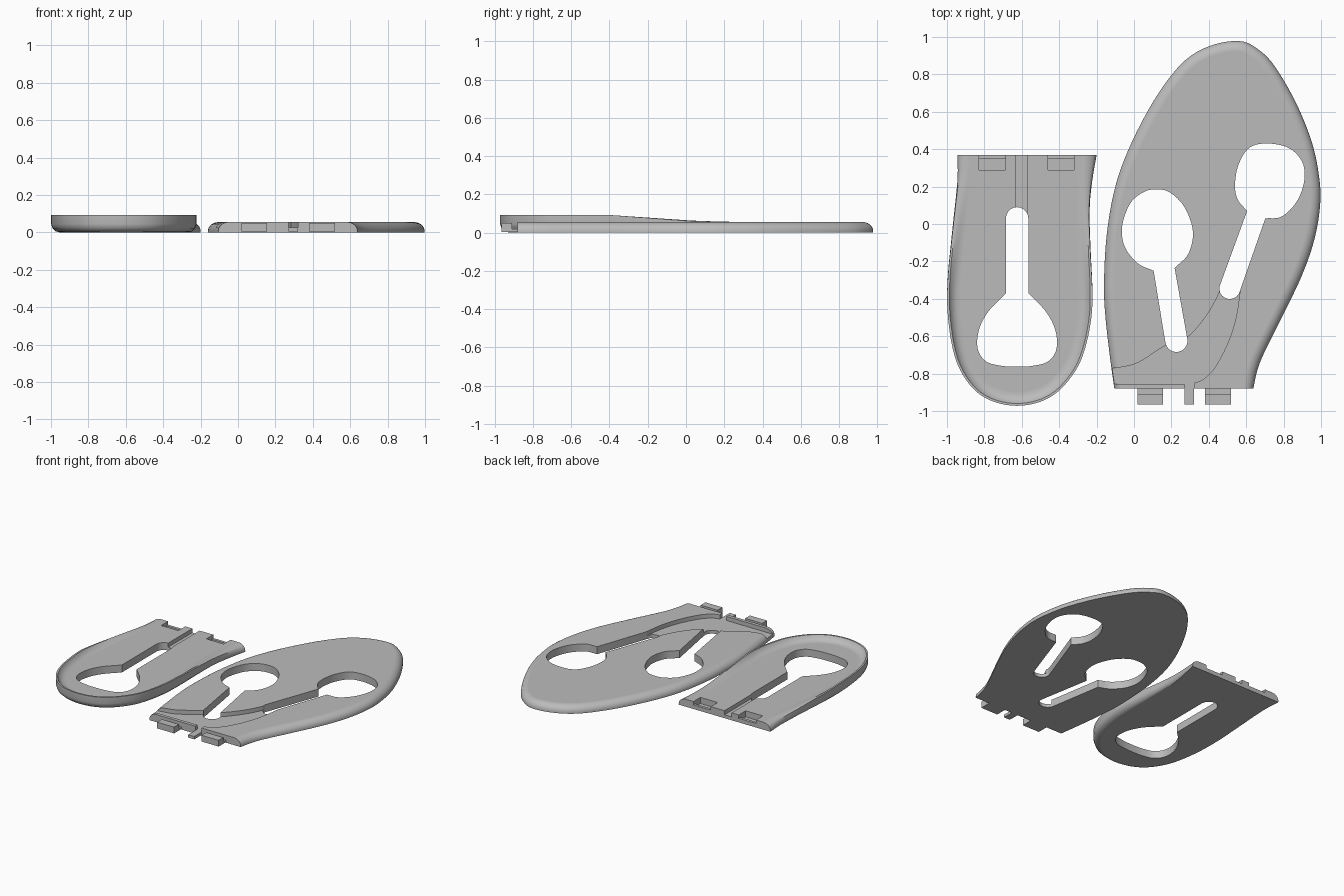
import bpy, bmesh, math
from mathutils import Vector

cube = bpy.data.objects.get("Cube")
if cube:
    bpy.data.objects.remove(cube, do_unlink=True)

grey = bpy.data.materials.new("plain grey")
grey.use_nodes = True
grey.diffuse_color = (0.5, 0.5, 0.5, 1)
grey.node_tree.nodes["Principled BSDF"].inputs["Base Color"].default_value = (0.5, 0.5, 0.5, 1)

TOP = 0.055


def spline(points, steps=6):
    """Open smooth curve through 2D points."""
    p = [Vector(q) for q in points]
    p = [2 * p[0] - p[1]] + p + [2 * p[-1] - p[-2]]
    out = []
    for i in range(1, len(p) - 2):
        a, b, c, d = p[i - 1:i + 3]
        for k in range(steps):
            t = k / steps
            out.append(0.5 * (2 * b + (c - a) * t + (2 * a - 5 * b + 4 * c - d) * t ** 2
                              + (3 * b - a - 3 * c + d) * t ** 3))
    return out + [p[-2]]


def half_round(a, b, steps=10):
    """Clockwise half circle from a to b."""
    a, b = Vector(a), Vector(b)
    mid, x, y = (a + b) / 2, (a - b) / 2, Vector((a.y - b.y, b.x - a.x)) / 2
    return [mid + x * math.cos(math.pi * k / steps) + y * math.sin(math.pi * k / steps)
            for k in range(steps + 1)]


def make_object(name, rings):
    """Closed solid lofted through rings of 3D points."""
    bm = bmesh.new()
    rows = [[bm.verts.new(v) for v in ring] for ring in rings]
    n = len(rows[0])
    for lo, hi in zip(rows, rows[1:]):
        for i in range(n):
            j = (i + 1) % n
            bm.faces.new((lo[i], lo[j], hi[j], hi[i]))
    bm.faces.new(rows[0])
    bm.faces.new(rows[-1])
    bmesh.ops.recalc_face_normals(bm, faces=bm.faces)
    mesh = bpy.data.meshes.new(name)
    bm.to_mesh(mesh)
    bm.free()
    mesh.materials.append(grey)
    ob = bpy.data.objects.new(name, mesh)
    bpy.context.collection.objects.link(ob)
    return ob


def prism(name, outline, z0, z1):
    return make_object(name, [[(p[0], p[1], z) for p in outline] for z in (z0, z1)])


def box(name, x0, x1, y0, y1, z0, z1):
    return prism(name, [(x0, y0), (x1, y0), (x1, y1), (x0, y1)], z0, z1)


def body(name, path, section):
    """Loft an outline open at its joint; section(y) gives (inset, z) pairs."""
    n = len(path)
    centre = sum(path, Vector((0, 0))) / n
    normals = []
    for i, p in enumerate(path):
        if i in (0, n - 1):
            normals.append(Vector((math.copysign(1, centre.x - p.x), 0)))
        else:
            d = (path[i + 1] - path[i - 1]).normalized()
            normals.append(Vector((d.y, -d.x)))   # paths run clockwise
    sections = [section(p.y) for p in path]
    rings = []
    for k in range(len(sections[0])):
        ring = []
        for p, nrm, s in zip(path, normals, sections):
            q = p + nrm * s[k][0]
            ring.append((q.x, q.y, s[k][1]))
        rings.append(ring)
    return make_object(name, rings)


def activate(ob):
    bpy.ops.object.select_all(action='DESELECT')
    ob.select_set(True)
    bpy.context.view_layer.objects.active = ob


def cut(ob, cutters):
    for c in cutters:
        activate(ob)
        m = ob.modifiers.new("cut", 'BOOLEAN')
        m.operation, m.solver, m.object = 'DIFFERENCE', 'EXACT', c
        bpy.ops.object.modifier_apply(modifier=m.name)
        bpy.data.objects.remove(c, do_unlink=True)


def soften(ob):
    activate(ob)
    bpy.ops.object.shade_smooth_by_angle(angle=math.radians(35))
    m = ob.modifiers.new("even shading", 'WEIGHTED_NORMAL')
    m.keep_sharp = True


# Front sole plate, rounded along its top edge
sole_path = spline([(-.105, -.88), (-.13, -.7), (-.155, -.47), (-.16, -.3), (-.145, -.05),
                    (-.1, .2), (-.02, .42), (.1, .65), (.22, .82), (.32, .91), (.44, .963),
                    (.56, .978), (.64, .95), (.74, .86), (.86, .66), (.95, .44), (.99, .25),
                    (.995, .1), (.965, -.08), (.9, -.27), (.8, -.48), (.7, -.68),
                    (.66, -.78), (.638, -.88)])
ROUND = [(0, 0)] + [(0.055 * (1 - math.cos(a)), 0.008 + 0.047 * math.sin(a))
                    for a in [math.pi / 2 * k / 8 for k in range(9)]]
sole = body("front_sole", sole_path, lambda y: ROUND)

# Keyhole openings and the strap channel in the sole
left_hole = spline([(.105, -.25), (.02, -.21), (-.05, -.12), (-.063, -.01), (-.02, .11),
                    (.05, .17), (.115, .185), (.19, .17), (.27, .09), (.315, -.04),
                    (.29, -.16), (.217, -.235)])
left_hole += half_round((.285, -.615), (.168, -.635))
right_hole = spline([(.605, .07), (.555, .13), (.54, .21), (.56, .32), (.62, .41), (.72, .43),
                     (.83, .405), (.9, .33), (.91, .23), (.87, .12), (.79, .04), (.702, .03)])
right_hole += half_round((.567, -.355), (.457, -.335))
channel = spline([(-.2, -.772), (-.1, -.77), (.02, -.742), (.16, -.655), (.28, -.61),
                  (.38, -.5), (.445, -.39), (.47, -.32)])
channel += spline([(.57, -.34), (.545, -.5), (.5, -.64), (.43, -.77), (.37, -.83), (.32, -.85)])
channel += [Vector((.32, -.95)), Vector((.27, -.95)), Vector((.27, -.855)), Vector((-.2, -.855))]
cut(sole, [prism("channel_cutter", channel, .025, .2),
           prism("left_hole_cutter", left_hole, -.1, .2),
           prism("right_hole_cutter", right_hole, -.1, .2)])
soften(sole)

# Hooked tabs and the bridge on the sole's joint edge
for side, x in (("right", .018), ("left", .38)):
    box(side + "_tab_neck", x, x + .138, -.915, -.875, .004, .018)
    box(side + "_tab_hook", x, x + .138, -.965, -.91, .004, .05)
box("channel_bridge", .27, .32, -.965, -.87, .004, .025)

# Heel plate: raised cup rim that fades into the joint profile
half = [(-.945, .37), (-.945, .25), (-.96, .1), (-.98, -.1), (-.996, -.28), (-.998, -.45),
        (-.975, -.64), (-.93, -.78), (-.85, -.89), (-.75, -.95)]
right_half = [(-.5, -.95), (-.4, -.89), (-.31, -.78), (-.26, -.66), (-.228, -.5), (-.222, -.35),
              (-.23, -.15), (-.235, .05), (-.225, .2), (-.2, .37)]
heel_path = spline(half + [(-.625, -.972)] + right_half)[::-1]
CUP = [(.05, 0), (.025, .006), (.008, .022), (0, .045), (0, .092),
       (.012, .092), (.02, .078), (.034, .065), (.052, .057), (.075, TOP)]
JOINT = ROUND[:6] + [ROUND[7], ROUND[9], (.065, TOP), (.075, TOP)]


def heel_section(y):
    f = min(1, max(0, (.35 - y) / .75))
    return [(a[0] + (b[0] - a[0]) * f, a[1] + (b[1] - a[1]) * f) for a, b in zip(JOINT, CUP)]


heel = body("heel_plate", heel_path, heel_section)

# Keyhole, strap groove and hook pockets in the heel
heel_hole = spline([(-.565, -.37), (-.47, -.47), (-.42, -.57), (-.415, -.67), (-.46, -.735),
                    (-.54, -.758), (-.625, -.763), (-.71, -.758), (-.79, -.735), (-.835, -.67),
                    (-.83, -.57), (-.78, -.47), (-.685, -.37)])
heel_hole += half_round((-.685, .03), (-.565, .03))
cutters = [prism("heel_hole_cutter", heel_hole, -.1, .2),
           box("groove_cutter", -.63, -.572, 0, .5, .025, .2)]
for x in (-.828, -.46):
    cutters.append(box("pocket_cutter", x, x + .14, .29, .35, .01, .2))
    cutters.append(box("pocket_step_cutter", x, x + .14, .34, .5, .03, .2))
cut(heel, cutters)
soften(heel)
